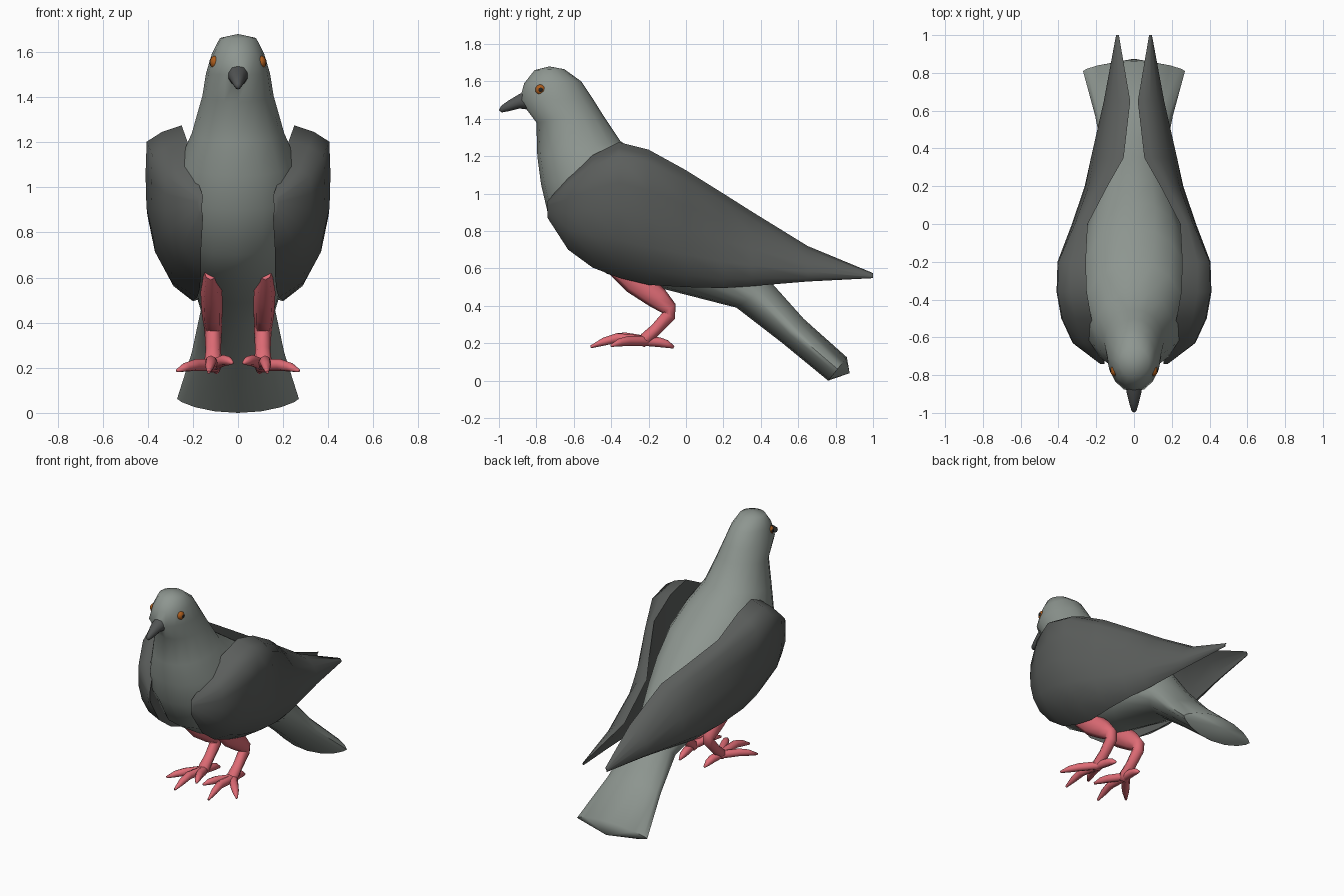
import bpy, bmesh, math
from mathutils import Vector

if "Cube" in bpy.data.objects:
    bpy.data.objects.remove(bpy.data.objects["Cube"])


def material(name, rgb):
    m = bpy.data.materials.new(name)
    m.diffuse_color = (*rgb, 1)
    m.use_nodes = True
    m.node_tree.nodes["Principled BSDF"].inputs["Base Color"].default_value = m.diffuse_color
    return m


GREY = material("light grey feathers", (0.27, 0.305, 0.28))
DARK = material("dark grey feathers", (0.105, 0.112, 0.107))
PINK = material("pink legs", (0.74, 0.15, 0.18))
HORN = material("dark beak", (0.085, 0.09, 0.09))
ORANGE = material("orange eye", (0.42, 0.11, 0.012))
BLACK = material("black pupil", (0.015, 0.015, 0.015))


def finish(name, bm, mat, mirror=False, angle=50):
    bmesh.ops.recalc_face_normals(bm, faces=bm.faces)
    me = bpy.data.meshes.new(name)
    bm.to_mesh(me)
    bm.free()
    me.materials.append(mat)
    me.shade_smooth()
    me.set_sharp_from_angle(angle=math.radians(angle))
    ob = bpy.data.objects.new(name, me)
    bpy.context.collection.objects.link(ob)
    if mirror:
        ob.modifiers.new("mirror", 'MIRROR').use_mirror_merge = False
    return ob


def loft(bm, rings, start=None, end=None):
    """Skin closed rings; close each end with a tip point or a flat cap."""
    rows = [[bm.verts.new(p) for p in r] for r in rings]
    n = len(rows[0])
    for a, b in zip(rows, rows[1:]):
        for i in range(n):
            j = (i + 1) % n
            bm.faces.new((a[i], a[j], b[j], b[i]))
    for row, tip in ((rows[0], start), (rows[-1], end)):
        if tip is None:
            bm.faces.new(row)
        else:
            v = bm.verts.new(tip)
            for i in range(n):
                bm.faces.new((row[i], row[(i + 1) % n], v))


def oval(back, front, w, p=1.0, n=16):
    """Ring whose middle plane runs from a back point to a front point (y, z)."""
    pts = []
    for i in range(n):
        a = 2 * math.pi * i / n
        c = math.copysign(abs(math.cos(a)) ** p, math.cos(a))
        k = (1 - c) / 2
        pts.append((w * math.sin(a), back[0] + (front[0] - back[0]) * k,
                    back[1] + (front[1] - back[1]) * k))
    return pts


def tube(bm, path, n=8):
    """Tapered limb through (x, y, z, radius) points, kept untwisted about x."""
    pts = [Vector(p[:3]) for p in path]
    rings = []
    for i, p in enumerate(path):
        d = (pts[min(i + 1, len(pts) - 1)] - pts[max(i - 1, 0)]).normalized()
        x = Vector((1, 0, 0))
        side = (x - d * d.dot(x)).normalized()
        up = side.cross(d)
        wide = p[4] if len(p) > 4 else p[3]
        rings.append([pts[i] + p[3] * math.cos(t) * side + wide * math.sin(t) * up
                      for t in (2 * math.pi * k / n for k in range(n))])
    loft(bm, rings)


# Head, neck, body and tail in one skin: back point, front point, half width, flatness
SECTIONS = [
    ((-0.65, 1.665), (-0.81, 1.66), 0.080, 1),
    ((-0.56, 1.60), (-0.865, 1.59), 0.115, 1),
    ((-0.50, 1.51), (-0.89, 1.50), 0.142, 1),
    ((-0.45, 1.43), (-0.80, 1.38), 0.158, 1),
    ((-0.35, 1.28), (-0.795, 1.20), 0.205, 0.95),
    ((-0.20, 1.18), (-0.775, 1.05), 0.26, 0.85),
    ((-0.02, 1.06), (-0.74, 0.90), 0.285, 0.75),
    ((0.12, 0.93), (-0.63, 0.70), 0.285, 0.8),
    ((0.25, 0.80), (-0.42, 0.57), 0.25, 0.9),
    ((0.36, 0.66), (-0.10, 0.485), 0.20, 1),
    ((0.46, 0.52), (0.27, 0.39), 0.165, 1.1),
    ((0.63, 0.33), (0.51, 0.205), 0.205, 1.3),
    ((0.86, 0.125), (0.76, 0.0), 0.27, 1.5),
]
bm = bmesh.new()
loft(bm, [oval(*s) for s in SECTIONS], (0, -0.73, 1.68), (0, 0.875, 0.04))
finish("body", bm, GREY)

# Folded wings: y, top (x, z), bottom (x, z), outermost x
WING = [
    (-0.74, 0.155, 0.96, 0.155, 0.87, 0.18),
    (-0.63, 0.20, 1.09, 0.165, 0.70, 0.325),
    (-0.50, 0.225, 1.205, 0.165, 0.605, 0.385),
    (-0.36, 0.25, 1.275, 0.17, 0.55, 0.41),
    (-0.20, 0.255, 1.235, 0.18, 0.512, 0.405),
    (0.00, 0.245, 1.125, 0.20, 0.50, 0.335),
    (0.20, 0.14, 1.00, 0.20, 0.495, 0.265),
    (0.35, 0.055, 0.905, 0.17, 0.505, 0.228),
    (0.65, 0.02, 0.72, 0.13, 0.53, 0.16),
    (1.00, 0.08, 0.575, 0.088, 0.548, 0.095),
]
# height fraction, bulge at the shoulder, bulge at the wing tip
PROFILE = [(0, 0, 0), (0.04, 0.55, 0.2), (0.1, 0.97, 0.42), (0.3, 1, 0.68),
           (0.5, 0.98, 0.88), (0.72, 0.82, 1), (0.9, 0.5, 0.85), (1, 0, 0),
           (0.7, 0.2, 0.4), (0.35, 0.15, 0.25)]
rings = []
for y, xt, zt, xb, zb, xo in WING:
    k = min(max((y + 0.2) / 0.55, 0), 1)
    ring = []
    for t, f, r in PROFILE:
        base = xt + (xb - xt) * t
        ring.append((base + (xo - base) * (f + (r - f) * k), y, zt + (zb - zt) * t))
    rings.append(ring)
bm = bmesh.new()
loft(bm, rings)
finish("wings", bm, DARK, True, 75)

# Legs with thigh, shank and four toes
bm = bmesh.new()
tube(bm, [(0.12, -0.40, 0.63, 0.03, 0.05), (0.118, -0.27, 0.535, 0.048, 0.075),
          (0.115, -0.15, 0.44, 0.046, 0.06), (0.112, -0.09, 0.385, 0.04, 0.042),
          (0.11, -0.09, 0.35, 0.038, 0.036), (0.11, -0.16, 0.275, 0.034, 0.032),
          (0.11, -0.215, 0.225, 0.04, 0.034), (0.11, -0.24, 0.19, 0.025, 0.02)])
for mid, tip in (((0.12, -0.37, 0.228), (0.13, -0.51, 0.18)),
                 ((0.19, -0.31, 0.212), (0.27, -0.40, 0.187)),
                 ((0.065, -0.33, 0.232), (0.025, -0.42, 0.222)),
                 ((0.10, -0.14, 0.205), (0.095, -0.065, 0.178))):
    m, t = Vector(mid), Vector(tip)
    tube(bm, [(0.11, -0.21, 0.212, 0.027), (*m, 0.026),
              (*(m.lerp(t, 0.5) + Vector((0, 0, 0.004))), 0.021), (*t, 0.007)], 8)
finish("legs", bm, PINK, True, 80)

# Beak
bm = bmesh.new()
loft(bm, [oval((-0.85, 1.55), (-0.85, 1.45), 0.048, 1, 10),
          oval((-0.895, 1.53), (-0.89, 1.455), 0.041, 1, 10),
          oval((-0.95, 1.497), (-0.95, 1.44), 0.026, 1, 10),
          oval((-0.99, 1.468), (-0.985, 1.434), 0.014, 1, 10)], None, (0, -1.0, 1.445))
finish("beak", bm, HORN)

# Eyes and pupils
for name, mat, r, x, thick in (("eyes", ORANGE, 0.029, 0.102, 0.8),
                               ("pupils", BLACK, 0.012, 0.123, 0.3)):
    bm = bmesh.new()
    bmesh.ops.create_uvsphere(bm, u_segments=12, v_segments=8, radius=r)
    for v in bm.verts:
        v.co = Vector((v.co.x * thick + x, v.co.y - 0.777, v.co.z + 1.555))
    finish(name, bm, mat, True)
